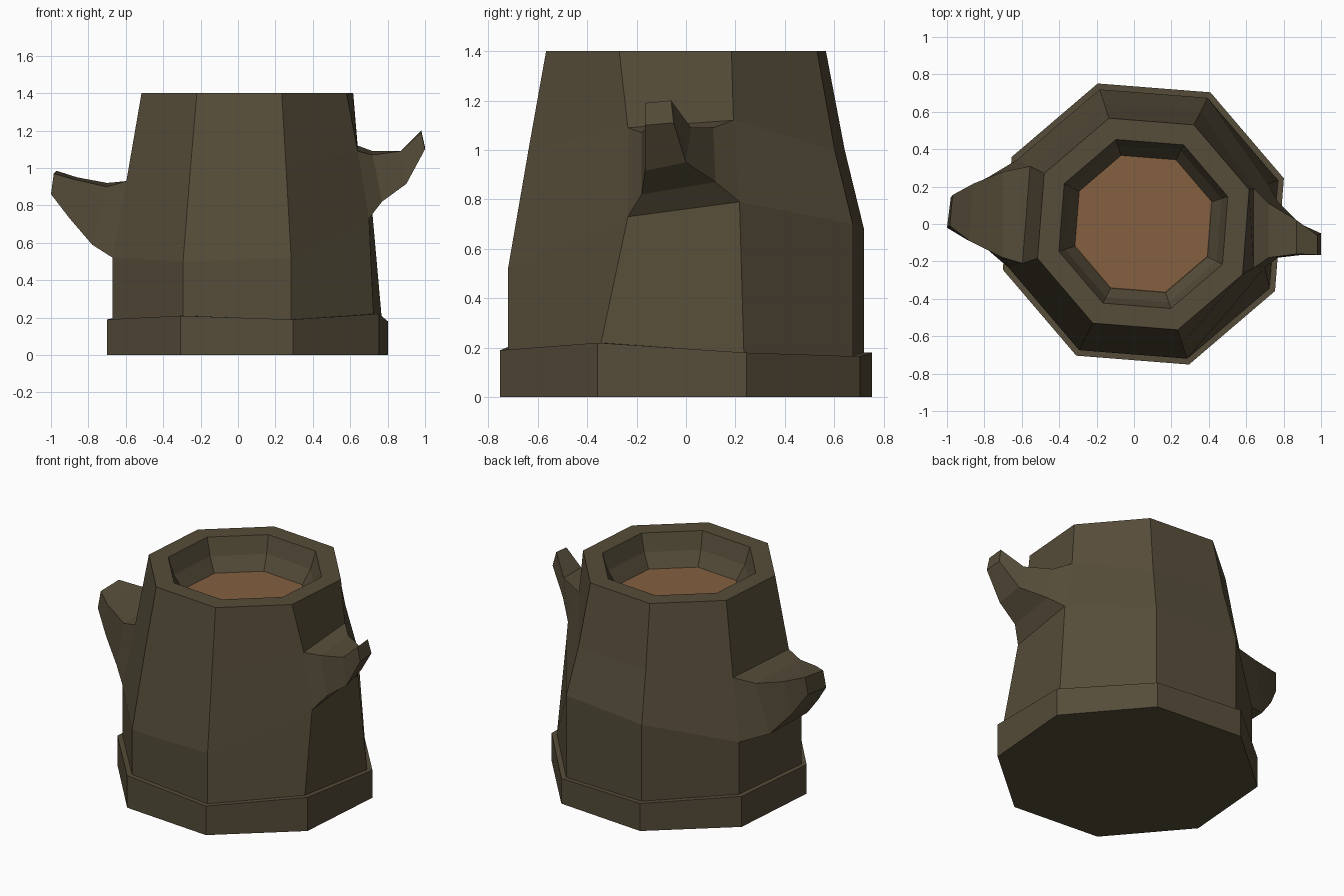
import bpy, bmesh
from math import cos, sin, radians

if "Cube" in bpy.data.objects:
    bpy.data.objects.remove(bpy.data.objects["Cube"])

ANG = [18 + 45 * k for k in range(8)]
CX = 0.05


def material(name, rgb):
    m = bpy.data.materials.new(name)
    m.diffuse_color = (*rgb, 1)
    m.use_nodes = True
    m.node_tree.nodes["Principled BSDF"].inputs["Base Color"].default_value = m.diffuse_color
    return m


def octagon(r, z):
    """Eight-point ring; r and z may be one value or one value per corner."""
    rs = r if isinstance(r, list) else [r] * 8
    zs = z if isinstance(z, list) else [z] * 8
    return [(CX + q * cos(radians(a)), q * sin(radians(a)), h)
            for a, q, h in zip(ANG, rs, zs)]


def loft(name, rings, mat, cap_start=False, cap_end=False, skip=()):
    bm = bmesh.new()
    loops = [[bm.verts.new(p) for p in ring] for ring in rings]
    n = len(rings[0])
    for j, (a, b) in enumerate(zip(loops, loops[1:])):
        for i in range(n):
            if (j, i) not in skip:
                k = (i + 1) % n
                bm.faces.new((a[i], a[k], b[k], b[i]))
    if cap_start:
        bm.faces.new(loops[0][::-1])
    if cap_end:
        bm.faces.new(loops[-1])
    me = bpy.data.meshes.new(name)
    bm.to_mesh(me)
    bm.free()
    me.materials.append(mat)
    ob = bpy.data.objects.new(name, me)
    bpy.context.collection.objects.link(ob)
    return ob


bark = material("bark", (0.092, 0.073, 0.041))
wood = material("cut_wood", (0.23, 0.115, 0.05))

# Stump: root collar, tapering trunk, rim and hollow
collar_z = [0.18, 0.165, 0.18, 0.20, 0.19, 0.21, 0.19, 0.22]
mid = octagon([0.70, 0.757, 0.757, 0.757, 0.757, 0.757, 0.757, 0.69],
              [0.79, 0.70, 0.68, 0.54, 0.52, 0.50, 0.52, 0.73])
upper = octagon([0.62, 0.675, 0.675, 0.68, 0.68, 0.67, 0.67, 0.635],
                [1.12, 1.0, 1.0, 0.93, 0.93, 1.0, 1.0, 1.09])
# swing the corner in front of the right branch toward the branch
mid[7] = (0.70, -0.235, 0.73)
upper[7] = (0.64, -0.235, 1.09)
rings = [octagon(0.79, 0), octagon(0.79, collar_z), octagon(0.757, collar_z),
         mid, upper, octagon(0.595, 1.4), octagon(0.475, 1.4),
         octagon(0.44, 1.29), octagon(0.385, 1.20)]
loft("stump", rings, bark, cap_start=True, skip={(3, 7), (3, 3)})

# Cut wood inside the hollow
loft("wood_core", [octagon(0.385, 1.20), octagon(0.38, 1.203)], wood, cap_end=True)


# Branch stubs grow from the gaps left in the trunk
def branch(name, i, sections):
    k = (i + 1) % 8
    loft(name, [[mid[i], mid[k], upper[k], upper[i]]] + sections, bark, cap_end=True)


branch("right_branch", 7, [
    [(0.77, -0.18, 0.82), (0.77, 0.12, 0.87), (0.72, 0.11, 1.09), (0.72, -0.18, 1.07)],
    [(0.90, -0.165, 0.915), (0.89, 0.0, 0.95), (0.87, 0.02, 1.09), (0.87, -0.16, 1.09)],
    [(1.0, -0.165, 1.10), (1.0, -0.05, 1.11), (0.98, -0.06, 1.20), (0.98, -0.165, 1.19)]])
branch("left_branch", 3, [
    [(-0.78, 0.25, 0.60), (-0.78, -0.14, 0.59), (-0.70, -0.18, 0.90), (-0.70, 0.28, 0.92)],
    [(-0.90, 0.19, 0.74), (-0.90, -0.08, 0.73), (-0.88, -0.09, 0.94), (-0.86, 0.215, 0.95)],
    [(-0.98, 0.14, 0.87), (-1.0, -0.02, 0.86), (-0.985, -0.01, 0.97), (-0.97, 0.155, 0.985)]])
